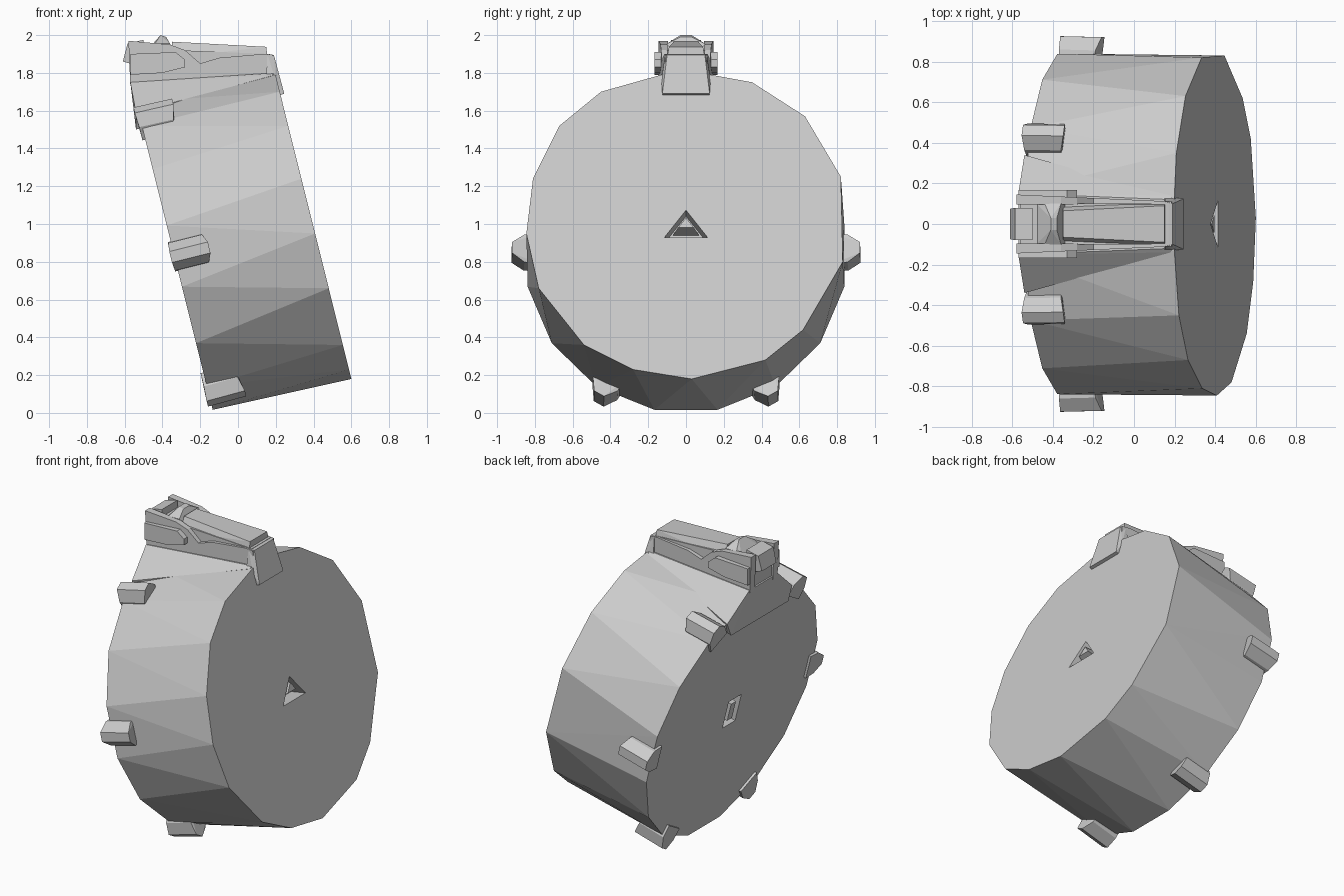
import bpy, bmesh
from math import radians, cos, sin
from mathutils import Matrix, Vector

if "Cube" in bpy.data.objects:
    bpy.data.objects.remove(bpy.data.objects["Cube"])

# Drum frame: local x = axle, local z = tilted up, origin = centre of left face
TILT = Matrix.Translation((-0.337, 0, 0.83)) @ Matrix.Rotation(radians(-14), 4, 'Y')
WIDTH = 0.752


def finish(name, bm, matrix=None):
    if matrix:
        bm.transform(matrix)
    bmesh.ops.recalc_face_normals(bm, faces=bm.faces)
    mesh = bpy.data.meshes.new(name)
    bm.to_mesh(mesh)
    bm.free()
    ob = bpy.data.objects.new(name, mesh)
    bpy.context.collection.objects.link(ob)
    return ob


def loft(name, a, b, matrix=None):
    """Solid between two matching outlines."""
    bm = bmesh.new()
    va = [bm.verts.new(p) for p in a]
    vb = [bm.verts.new(p) for p in b]
    n = len(va)
    bm.faces.new(va)
    bm.faces.new(vb)
    for i in range(n):
        j = (i + 1) % n
        bm.faces.new((va[i], va[j], vb[j], vb[i]))
    sides = [f for f in bm.faces if len(f.verts) == 4]
    bmesh.ops.triangulate(bm, faces=sides)
    return finish(name, bm, matrix)


def hull(name, half, matrix=None):
    """Convex block from points on one side, mirrored across y."""
    bm = bmesh.new()
    for x, y, z in half:
        bm.verts.new((x, y, z))
        bm.verts.new((x, -y, z))
    res = bmesh.ops.convex_hull(bm, input=bm.verts)
    bmesh.ops.dissolve_limit(bm, angle_limit=0.01, verts=bm.verts, edges=bm.edges)
    return finish(name, bm, matrix)


# Drum: even 16-gon on the left, hand-shaped 16-gon on the right
right = [(-.13, 1.79), (-.45, 1.70), (-.67, 1.52), (-.81, 1.24), (-.845, .95), (-.78, .66),
         (-.54, .36), (-.28, .23), (.03, .18), (.42, .28), (.62, .44), (.83, .80),
         (.82, 1.25), (.63, 1.57), (.35, 1.75), (.13, 1.79)]
ring_r = [(WIDTH, y, (z - 1.012) / 0.97) for y, z in right]
ring_l = []
for i in range(16):
    t = radians(101.25 + 22.5 * i)
    ring_l.append((0, 0.855 * cos(t), 0.855 * sin(t)))
drum = loft("drum", ring_l, ring_r, TILT)


# Axle recesses
def tri(x, k=1.0):
    return [(x, -.12 * k, -.09 * k), (x, .12 * k, -.09 * k), (x, 0, .065 * k)]


right_cut = loft("axle_cutter_right", tri(WIDTH - .09, .8), tri(WIDTH + .02), TILT)
left_cut = hull("axle_cutter_left", [(-.02, .07, -.1), (-.02, .07, .1),
                                     (.08, .05, -.08), (.08, .05, .08)], TILT)
for cutter in (right_cut, left_cut):
    mod = drum.modifiers.new("recess", 'BOOLEAN')
    mod.operation = 'DIFFERENCE'
    mod.solver = 'EXACT'
    mod.object = cutter
    cutter.hide_render = True
    cutter.hide_viewport = True
    cutter.display_type = 'WIRE'
loft("axle_tip_right", tri(WIDTH - .1, .6), tri(WIDTH - .005, .35), TILT)
hull("axle_tip_left", [(.1, .03, -.07), (.1, .03, .07), (.003, .025, -.06), (.003, .025, .06)], TILT)

# Six rim cleats, 60 degrees apart
for i in range(6):
    spin = Matrix.Rotation(radians(60 * i + 30), 4, 'X')
    hull("rim_cleat_%d" % (i + 1),
         [(-.015, .08, .78), (.16, .08, .78), (-.015, .075, .86), (.17, .075, .855),
          (-.02, .03, .925), (.19, .03, .92)], TILT @ spin)

# Handle: flared foot joining the drum
hull("handle_foot", [(-.54, .34, 1.59), (.18, .14, 1.785), (-.57, .15, 1.75), (.19, .12, 1.80),
                     (-.54, .3, 1.5), (.18, .12, 1.70)])

# Handle: side plates with a notched top
profile = [(-.57, 1.73), (-.58, 1.97), (-.36, 1.95), (-.28, 1.92), (-.2, 1.85),
           (-.1, 1.88), (.13, 1.90), (.185, 1.895), (.195, 1.78)]
for side, s in (("front", -1), ("back", 1)):
    loft("handle_plate_" + side,
         [(x, s * (.145 - .035 * (x + .58) / .78), z) for x, z in profile],
         [(x, s * .095, z) for x, z in profile])
    # raised grip pad on each plate
    pad = [(-.57, 1.79), (-.57, 1.90), (-.33, 1.91), (-.28, 1.87), (-.28, 1.83), (-.4, 1.80)]
    loft("grip_pad_" + side, [(x, s * .13, z) for x, z in pad],
         [(x, s * .168, z) for x, z in pad])

# Handle: core and sloping top spine
hull("handle_core", [(-.56, .1, 1.72), (-.56, .1, 1.93), (.19, .1, 1.75), (.17, .1, 1.90)])
hull("handle_spine", [(-.35, .1, 1.88), (-.35, .065, 1.965), (.155, .1, 1.885), (.15, .09, 1.938)])

# Handle: peaked top block and rear block
hull("top_block", [(-.48, .1, 1.92), (-.34, .1, 1.92), (-.44, .1, 1.955), (-.36, .1, 1.955),
                   (-.41, .03, 2.0), (-.38, .03, 1.99)])
hull("rear_block", [(-.61, .075, 1.86), (-.5, .08, 1.83), (-.585, .08, 1.955), (-.5, .08, 1.975)])

# Handle: latch over the right rim
hull("latch", [(.155, .11, 1.90), (.19, .1, 1.895), (.2, .13, 1.76), (.245, .125, 1.69),
               (.215, .125, 1.68), (.15, .13, 1.77)])
